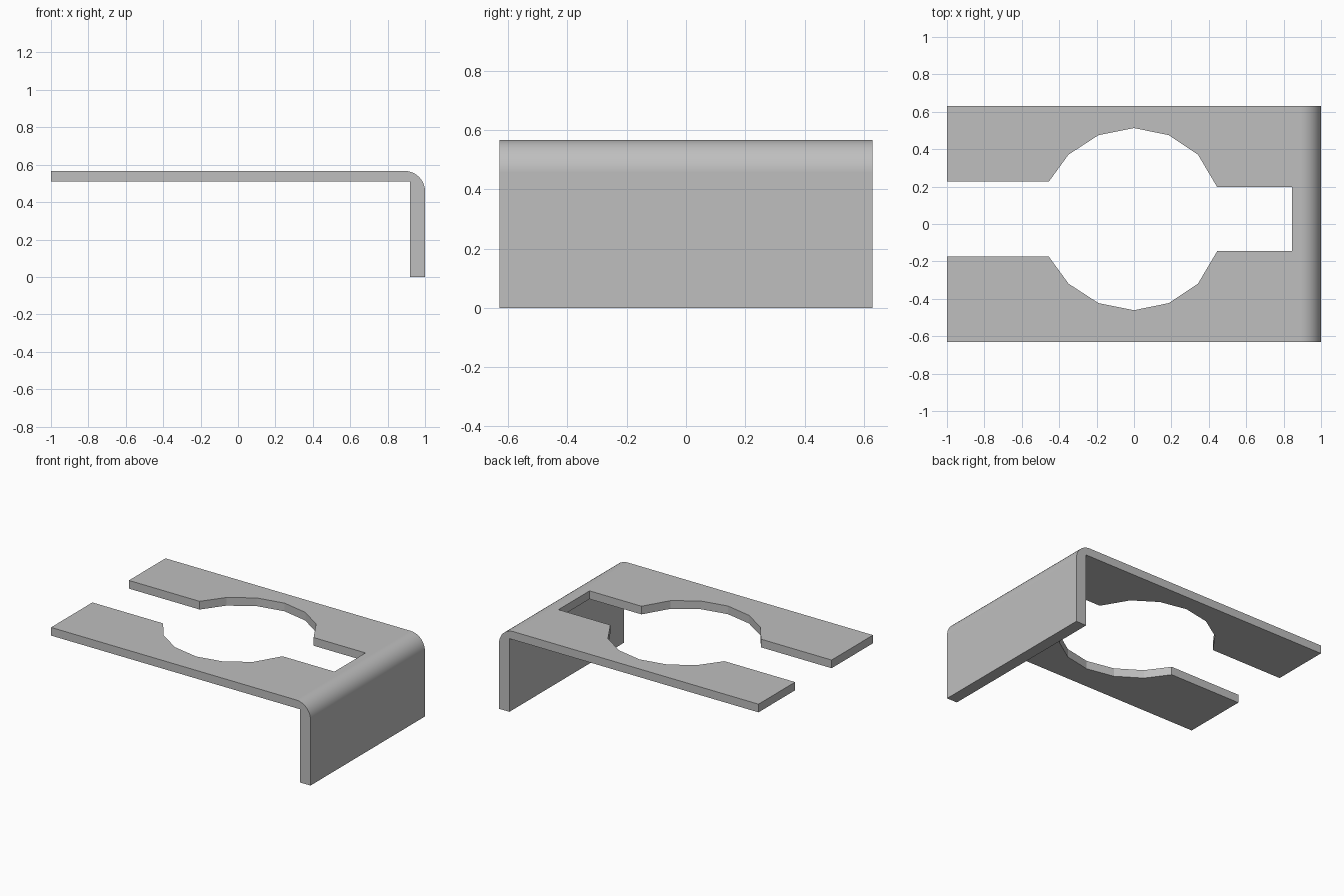
import bpy, bmesh, math
from mathutils import Vector

if "Cube" in bpy.data.objects:
    bpy.data.objects.remove(bpy.data.objects["Cube"], do_unlink=True)

HALF_Y, TOP, UNDER, WALL, BEND = 0.63, 0.567, 0.51, 0.92, 0.11


def prism(name, points, direction):
    """Extrude a closed 3D outline along a direction into a solid."""
    bm = bmesh.new()
    face = bm.faces.new([bm.verts.new(p) for p in points])
    ext = bmesh.ops.extrude_face_region(bm, geom=[face])
    moved = [v for v in ext["geom"] if isinstance(v, bmesh.types.BMVert)]
    bmesh.ops.translate(bm, verts=moved, vec=Vector(direction))
    bmesh.ops.recalc_face_normals(bm, faces=bm.faces)
    mesh = bpy.data.meshes.new(name)
    bm.to_mesh(mesh)
    bm.free()
    obj = bpy.data.objects.new(name, mesh)
    bpy.context.collection.objects.link(obj)
    return obj


# Steel colour
steel = bpy.data.materials.new("grey_steel")
steel.use_nodes = True
grey = (0.52, 0.52, 0.52, 1)
steel.diffuse_color = grey
steel.node_tree.nodes["Principled BSDF"].inputs["Base Color"].default_value = grey

# Bent sheet: L-shaped side profile with a rounded outer corner
bend = []
for i in range(11):
    a = math.radians(90 - 9 * i)
    bend.append((1 - BEND + BEND * math.cos(a), TOP - BEND + BEND * math.sin(a)))
profile = [(-1, UNDER), (-1, TOP)] + bend + [(1, 0), (WALL, 0), (WALL, UNDER)]
bracket = prism("bent_bracket", [(x, -HALF_Y, z) for x, z in profile], (0, 2 * HALF_Y, 0))
bracket.data.materials.append(steel)

# Opening: entry slot, faceted round hole and narrow end slot, mirrored about its axis
AXIS = 0.026
half = [(-1.2, 0.201), (-0.455, 0.201), (-0.35, 0.345), (-0.19, 0.449), (0, 0.487),
        (0.186, 0.449), (0.342, 0.345), (0.445, 0.171), (0.845, 0.171)]
outline = half + [(x, -y) for x, y in reversed(half)]
cutter = prism("opening_cutter", [(x, y + AXIS, 0.3) for x, y in outline], (0, 0, 0.5))
cutter.hide_render = True

# Cut the opening and apply it
cut = bracket.modifiers.new("opening", "BOOLEAN")
cut.operation = "DIFFERENCE"
cut.solver = "EXACT"
cut.object = cutter
bpy.ops.object.select_all(action="DESELECT")
bpy.context.view_layer.objects.active = bracket
bracket.select_set(True)
bpy.ops.object.modifier_apply(modifier=cut.name)
bpy.data.objects.remove(cutter, do_unlink=True)

# Smooth bend, crisp edges elsewhere
bpy.ops.object.shade_smooth_by_angle(angle=math.radians(20))
weighted = bracket.modifiers.new("flat_faces", "WEIGHTED_NORMAL")
weighted.keep_sharp = True
